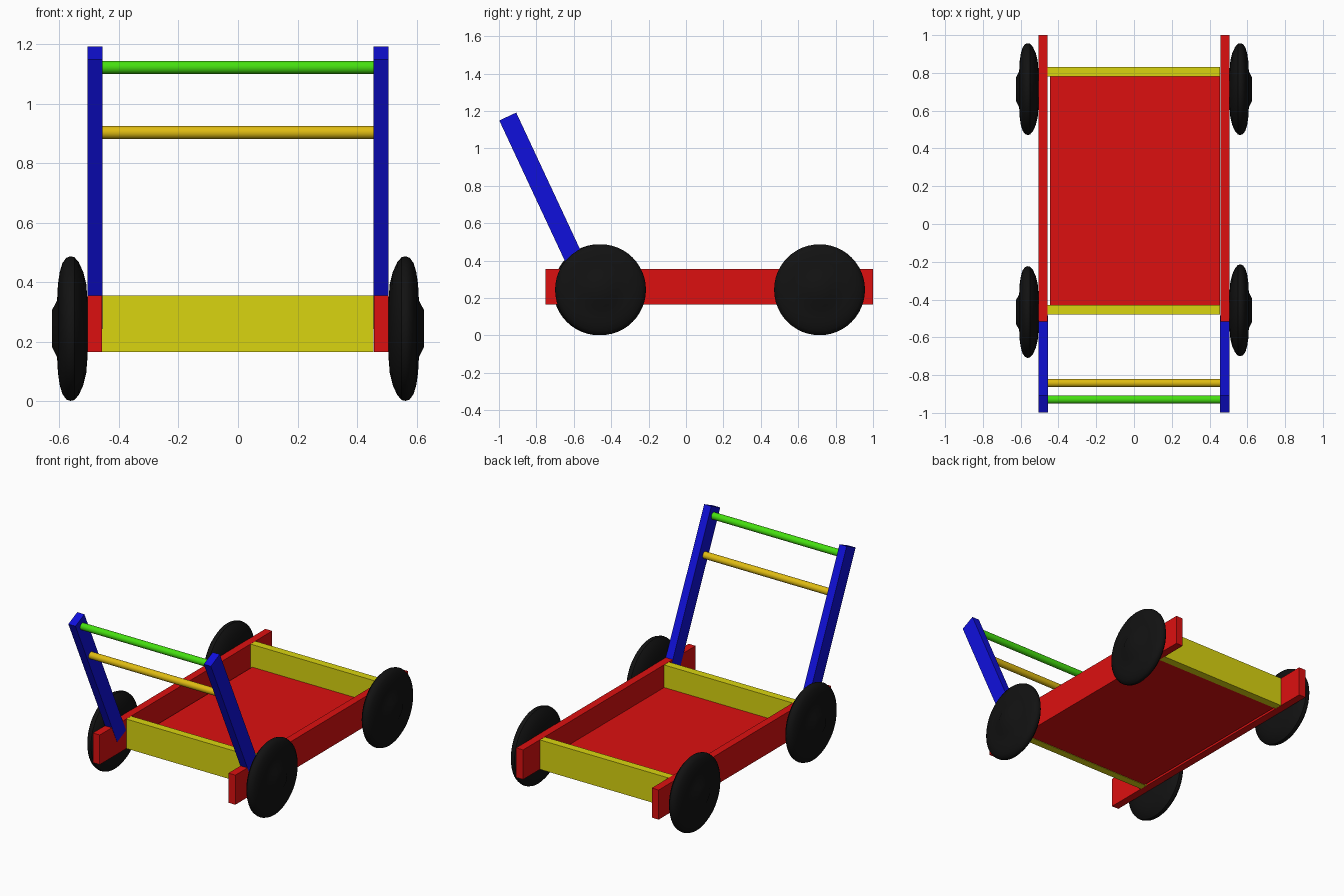
import bpy, bmesh, math
from mathutils import Vector

if "Cube" in bpy.data.objects:
    bpy.data.objects.remove(bpy.data.objects["Cube"])


def material(name, rgb):
    m = bpy.data.materials.new(name)
    m.diffuse_color = (*rgb, 1)
    m.use_nodes = True
    m.node_tree.nodes["Principled BSDF"].inputs["Base Color"].default_value = m.diffuse_color
    return m


RED = material("red paint", (0.72, 0.005, 0.005))
BLUE = material("blue paint", (0.005, 0.005, 0.72))
YELLOW = material("yellow paint", (0.70, 0.66, 0.005))
GREEN = material("green paint", (0.06, 0.74, 0.005))
AMBER = material("amber paint", (0.74, 0.50, 0.006))
BLACK = material("black rubber", (0.006, 0.006, 0.006))


def finish(name, bm, mat, smooth=False):
    bmesh.ops.recalc_face_normals(bm, faces=bm.faces)
    me = bpy.data.meshes.new(name)
    bm.to_mesh(me)
    bm.free()
    me.materials.append(mat)
    ob = bpy.data.objects.new(name, me)
    bpy.context.collection.objects.link(ob)
    if smooth:
        bpy.ops.object.select_all(action='DESELECT')
        ob.select_set(True)
        bpy.context.view_layer.objects.active = ob
        bpy.ops.object.shade_smooth_by_angle(angle=math.radians(35))
    return ob


def box(name, lo, hi, mat):
    lo, hi = Vector(lo), Vector(hi)
    bm = bmesh.new()
    bmesh.ops.create_cube(bm, size=1)
    for v in bm.verts:
        v.co = (lo + hi) / 2 + v.co * (hi - lo)
    return finish(name, bm, mat)


def lathe_x(name, profile, centre, side, mat, n=48):
    """Revolve (x, radius) points about an axle along x, capping both ends."""
    bm = bmesh.new()
    rings = []
    for x, r in profile:
        rings.append([bm.verts.new((side * x,
                                    centre[0] + r * math.cos(2 * math.pi * i / n),
                                    centre[1] + r * math.sin(2 * math.pi * i / n)))
                      for i in range(n)])
    for a, b in zip(rings, rings[1:]):
        for i in range(n):
            j = (i + 1) % n
            bm.faces.new((a[i], a[j], b[j], b[i]))
    bm.faces.new(rings[0])
    bm.faces.new(rings[-1])
    return finish(name, bm, mat, smooth=True)


# Tray: floor and end boards
box("tray_floor", (-0.445, -0.432, 0.168), (0.456, 0.785, 0.21), RED)
box("front_board", (-0.462, -0.48, 0.1655), (0.456, -0.43, 0.3545), YELLOW)
box("rear_board", (-0.462, 0.78, 0.1655), (0.456, 0.83, 0.3545), YELLOW)

# Handle slope: axis runs down and backwards from the top end
TOP, LENGTH, HALF = Vector((0, -0.953, 1.17)), 1.0, 0.05
DOWN = Vector((0, 0.423, -0.906))
ACROSS = Vector((0, 0.906, 0.423))

# Wheel cross-section: rounded tyre with a raised bevelled hub
tyre = [(0.505, 0.06), (0.506, 0.10), (0.510, 0.15), (0.520, 0.19),
        (0.535, 0.223), (0.550, 0.240), (0.563, 0.243), (0.577, 0.238),
        (0.590, 0.220), (0.599, 0.19), (0.605, 0.15), (0.608, 0.095),
        (0.625, 0.062)]

for side, label in ((-1, "left"), (1, "right")):
    # Side rail
    xs = sorted((side * 0.457, side * 0.506))
    box(label + "_rail", (xs[0], -0.75, 0.165), (xs[1], 1.0, 0.355), RED)

    # Sloping handle upright
    bm = bmesh.new()
    bmesh.ops.create_cube(bm, size=1)
    for v in bm.verts:
        x = side * (0.481 + 0.0505 * v.co.x)
        v.co = (TOP + DOWN * LENGTH * (0.5 - v.co.z)
                + ACROSS * 2 * HALF * v.co.y + Vector((x, 0, 0)))
    finish(label + "_handle_upright", bm, BLUE)

    # Wheels
    front_y = -0.466 if side < 0 else -0.457
    lathe_x(label + "_front_wheel", tyre, (front_y, 0.244), side, BLACK)
    lathe_x(label + "_rear_wheel", tyre, (0.714, 0.244), side, BLACK)

# Crossbars between the uprights
for name, y, z, mat in (("grip_bar", -0.929, 1.122, GREEN),
                        ("lower_bar", -0.842, 0.903, AMBER)):
    lathe_x(name, [(-0.46, 0.022), (0.46, 0.022)], (y, z), 1, mat, n=24)
